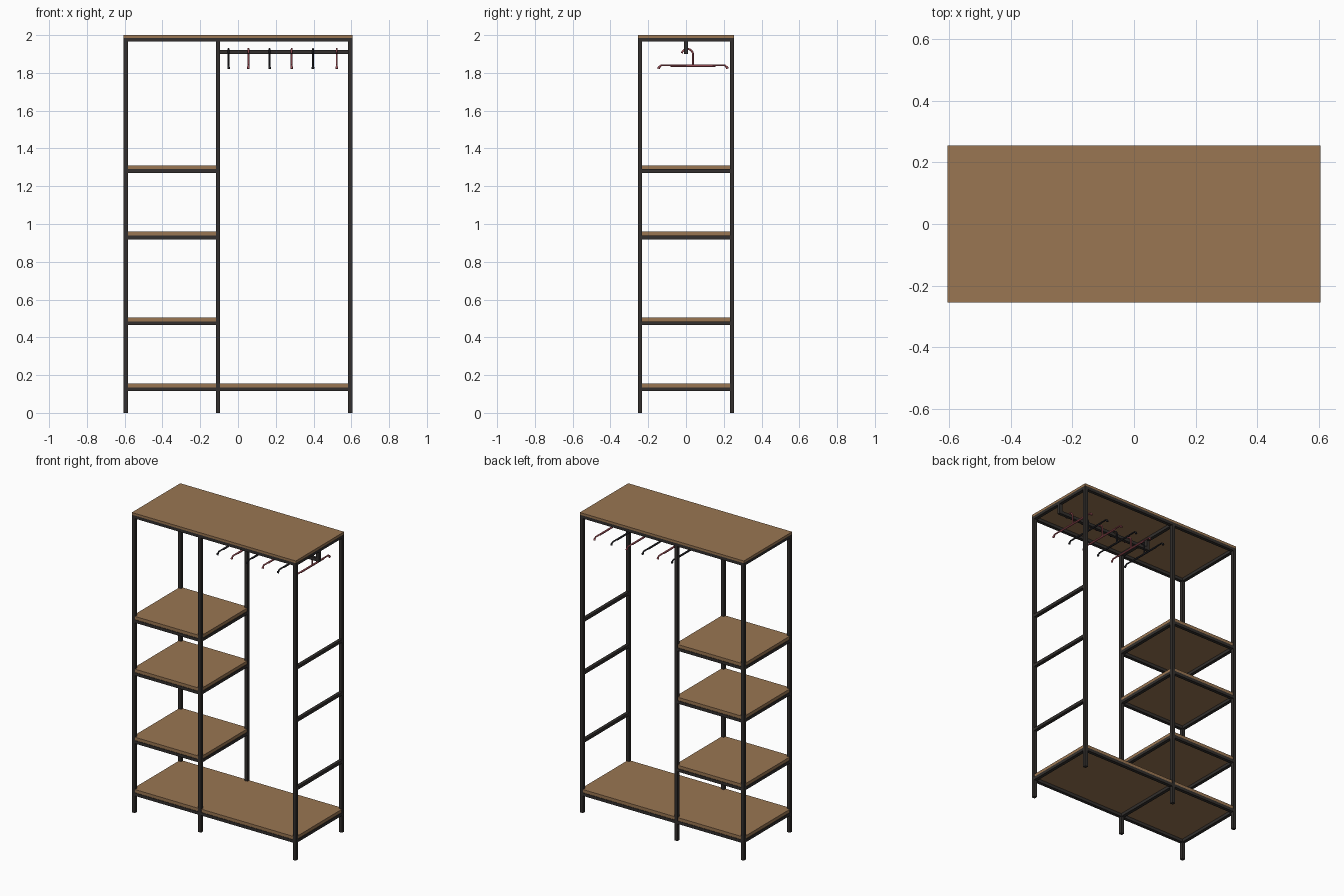
import bpy, math

if "Cube" in bpy.data.objects:
    bpy.data.objects.remove(bpy.data.objects["Cube"])


def material(name, rgb):
    m = bpy.data.materials.new(name)
    m.diffuse_color = (*rgb, 1)
    m.use_nodes = True
    m.node_tree.nodes["Principled BSDF"].inputs["Base Color"].default_value = m.diffuse_color
    return m


METAL = material("dark_metal", (0.032, 0.028, 0.026))
WOOD = material("wood", (0.32, 0.18, 0.085))
BLACK = material("black_hanger", (0.02, 0.02, 0.025))
RED = material("red_hanger", (0.38, 0.09, 0.11))


def box(name, x, y, z, mat):
    """Box from (min, max) pairs on each axis."""
    bpy.ops.mesh.primitive_cube_add(size=1, location=[(a + b) / 2 for a, b in (x, y, z)])
    ob = bpy.context.object
    ob.name = name
    ob.scale = [b - a for a, b in (x, y, z)]
    bpy.ops.object.transform_apply(location=False, rotation=False, scale=True)
    ob.data.materials.append(mat)
    return ob


def around(c, h=0.011):
    return (c - h, c + h)


XL, XM, XR = -0.594, -0.105, 0.594   # post centres
Y = 0.244
H = 0.011                            # half tube width
TOP = 1.985

# Six upright posts
for x, side in ((XL, "left"), (XM, "middle"), (XR, "right")):
    for y, face in ((-Y, "front"), (Y, "back")):
        box(f"{side}_{face}_post", around(x), around(y), (0, TOP), METAL)


def rail_x(name, x0, x1, z):
    for y, face in ((-Y, "front"), (Y, "back")):
        box(f"{name}_{face}_rail", (x0 + H, x1 - H), around(y), (z - 0.02, z), METAL)


def rail_y(name, x, z):
    box(f"{name}_cross_rail", around(x), (-Y + H, Y - H), (z - 0.02, z), METAL)


def board(name, x0, x1, z):
    e = 0.008
    box(name, (x0 - e, x1 + e), (-Y - e, Y + e), (z, z + 0.021), WOOD)


# Frames at every level; the right side keeps its cross rails
levels = {"bottom": 0.135, "low_shelf": 0.484, "mid_shelf": 0.938, "high_shelf": 1.29, "top": TOP}
for name, z in levels.items():
    rail_x(name + "_left", XL, XM, z)
    if name in ("bottom", "top"):
        rail_x(name + "_right", XM, XR, z)
    for x, side in ((XL, "left"), (XM, "middle"), (XR, "right")):
        rail_y(f"{name}_{side}", x, z)
    # Shelf boards
    if name == "bottom":
        board("bottom_board", XL, XR, z)
    elif name != "top":
        board(name + "_board", XL, XM, z)

box("top_board", (-0.605, 0.605), (-0.255, 0.255), (TOP, 2.0), WOOD)

# Hanging rod with end drops
box("hanging_rod", (XM - H, XR + H), around(0, 0.01), (1.899, 1.92), METAL)
for x, side in ((XM, "left"), (XR, "right")):
    box(f"rod_{side}_drop", around(x), around(0, 0.01), (1.92, TOP - 0.02), METAL)


def tube(cu, pts, radius=1.0):
    sp = cu.splines.new("POLY")
    sp.points.add(len(pts) - 1)
    for p, (y, z) in zip(sp.points, pts):
        p.co = (0, y, z, 1)
        p.radius = radius


def hanger(name, x, mat):
    cu = bpy.data.curves.new(name, "CURVE")
    cu.dimensions = "3D"
    cu.bevel_depth = 0.005
    cu.bevel_resolution = 2
    cu.use_fill_caps = True
    c, r = 0.037, 0.03
    # Hook over the rod
    arc = [(c - r + r * math.cos(a), 1.897 + r * math.sin(a))
           for a in [math.radians(t) for t in range(0, 166, 15)]]
    tube(cu, [(c, 1.84)] + arc)
    # Arm with drooping ends
    tube(cu, [(c - 0.179, 1.823), (c - 0.177, 1.833), (c - 0.169, 1.84),
              (c + 0.169, 1.84), (c + 0.177, 1.833), (c + 0.179, 1.823)])
    for s in (-1, 1):
        tube(cu, [(c + s * 0.179, 1.832), (c + s * 0.183, 1.822)], 1.35)
    # Thickened underside of the arm
    tube(cu, [(c - 0.12, 1.836), (c + 0.12, 1.836)], 0.9)
    ob = bpy.data.objects.new(name, cu)
    bpy.context.collection.objects.link(ob)
    ob.location.x = x
    cu.materials.append(mat)


for i, x in enumerate((-0.05, 0.055, 0.167, 0.284, 0.397, 0.523)):
    hanger(f"coat_hanger_{i + 1}", x, RED if i % 2 else BLACK)
